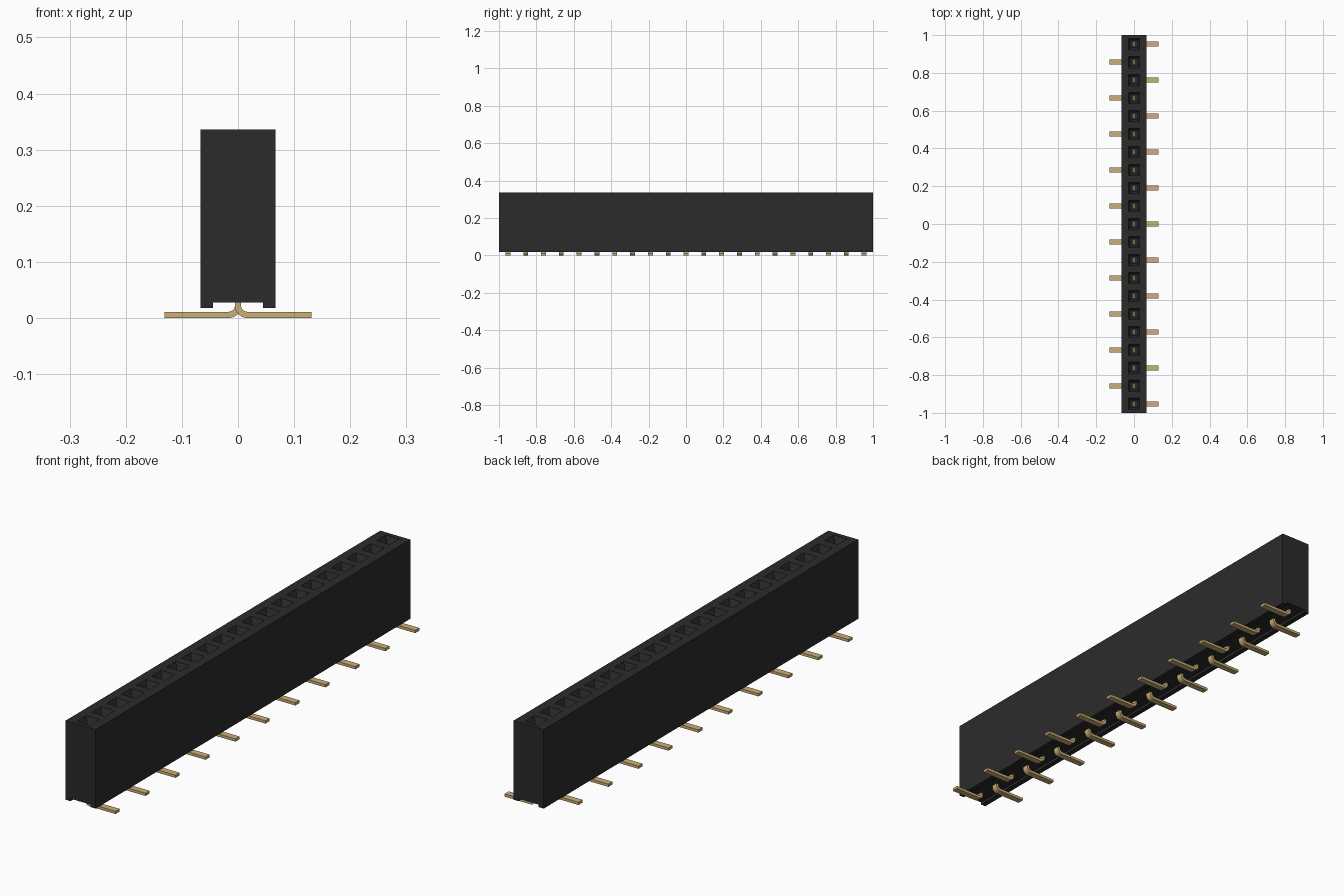
import bpy, bmesh, math

cube = bpy.data.objects.get("Cube")
if cube:
    bpy.data.objects.remove(cube, do_unlink=True)

COUNT = 21
PITCH = 2.0 / COUNT


def material(name, rgb, rough):
    m = bpy.data.materials.new(name)
    m.use_nodes = True
    m.diffuse_color = (*rgb, 1)
    b = next(n for n in m.node_tree.nodes if n.type == 'BSDF_PRINCIPLED')
    b.inputs["Base Color"].default_value = (*rgb, 1)
    b.inputs["Roughness"].default_value = rough
    return m


def finish(name, bm, mat):
    bmesh.ops.remove_doubles(bm, verts=bm.verts, dist=1e-5)
    bmesh.ops.recalc_face_normals(bm, faces=bm.faces)
    me = bpy.data.meshes.new(name)
    bm.to_mesh(me)
    bm.free()
    me.materials.append(mat)
    ob = bpy.data.objects.new(name, me)
    bpy.context.collection.objects.link(ob)
    return ob


def bridge(bm, a, b, closed=True):
    n = len(a)
    for i in range(n if closed else n - 1):
        j = (i + 1) % n
        bm.faces.new((a[i], a[j], b[j], b[i]))


black = material("black plastic", (0.024, 0.024, 0.024), 0.6)
gold = material("gold contact", (0.60, 0.43, 0.18), 0.5)

# Housing: section with a shallow groove underneath, open along the top
W, TOP = 0.067, 0.336
section = [(W, TOP), (W, 0.018), (0.045, 0.018), (0.045, 0.028),
           (-0.045, 0.028), (-0.045, 0.018), (-W, 0.018), (-W, TOP)]
bm = bmesh.new()
rows = [[bm.verts.new((x, -1 + i * PITCH, z)) for x, z in section]
        for i in range(COUNT + 1)]
for a, b in zip(rows, rows[1:]):
    bridge(bm, a, b, closed=False)
bm.faces.new(rows[0])
bm.faces.new(rows[-1])

# Sockets: flat rim, tapered mouth, straight square well
rings = [(W, PITCH / 2, TOP), (0.030, 0.030, TOP),
         (0.018, 0.018, 0.308), (0.018, 0.018, 0.12)]
for i in range(COUNT):
    yc = -1 + (i + 0.5) * PITCH
    loops = [[bm.verts.new((sx * hx, yc + sy * hy, z))
              for sx, sy in ((-1, -1), (1, -1), (1, 1), (-1, 1))]
             for hx, hy, z in rings]
    for a, b in zip(loops, loops[1:]):
        bridge(bm, a, b)
    bm.faces.new(loops[-1])
finish("housing", bm, black)

# Contacts: strips bent outwards into feet, alternating sides
T, R, PIN_W = 0.0055, 0.0165, 0.026
STEPS = 6


def bend(radius):
    return [(R - radius * math.cos(t), 0.022 - radius * math.sin(t))
            for t in (math.pi / 2 * k / STEPS for k in range(STEPS + 1))]


outer = [(-T, 0.27)] + bend(R + T) + [(0.131, 0.0)]
inner = [(T, 0.27)] + bend(R - T) + [(0.131, 2 * T)]

for i in range(COUNT):
    side = 1 if i % 2 == 0 else -1
    yc = -1 + (i + 0.5) * PITCH
    bm = bmesh.new()
    loops = [[bm.verts.new((side * x, yc + dy, z)) for x, z in outer + inner[::-1]]
             for dy in (-PIN_W / 2, PIN_W / 2)]
    bridge(bm, *loops)
    n = len(outer)
    for lp in loops:
        bridge(bm, lp[:n], lp[n:][::-1], closed=False)
    ob = finish(f"contact_{i + 1:02d}", bm, gold)
    bpy.ops.object.select_all(action='DESELECT')
    ob.select_set(True)
    bpy.context.view_layer.objects.active = ob
    bpy.ops.object.shade_smooth_by_angle(angle=math.radians(30))
